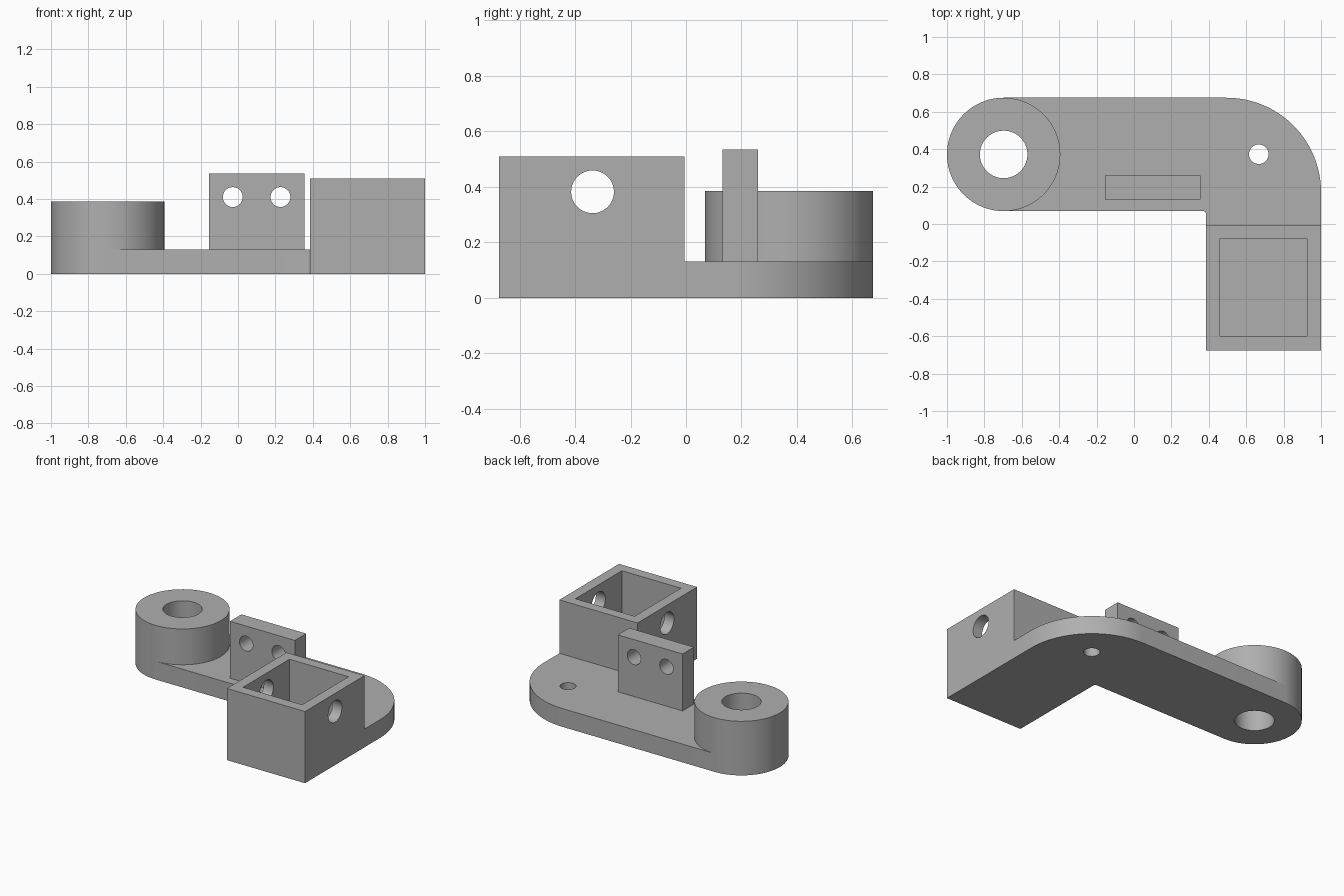
import bpy, bmesh, math
from mathutils import Matrix, Vector

cube = bpy.data.objects.get("Cube")
if cube:
    bpy.data.objects.remove(cube, do_unlink=True)

GREY = (0.43, 0.43, 0.43, 1)
mat = bpy.data.materials.new("mid grey")
mat.use_nodes = True
mat.diffuse_color = GREY
bsdf = next(n for n in mat.node_tree.nodes if n.type == 'BSDF_PRINCIPLED')
bsdf.inputs["Base Color"].default_value = GREY

BASE = 0.13                      # plate thickness
BOSS, BOSS_R = (-0.697, 0.372), 0.303


def make(name, bm):
    bmesh.ops.recalc_face_normals(bm, faces=bm.faces)
    mesh = bpy.data.meshes.new(name)
    bm.to_mesh(mesh)
    bm.free()
    mesh.materials.append(mat)
    obj = bpy.data.objects.new(name, mesh)
    bpy.context.collection.objects.link(obj)
    return obj


def block(name, lo, hi):
    lo, hi = Vector(lo), Vector(hi)
    bm = bmesh.new()
    bmesh.ops.create_cube(bm, size=1, matrix=Matrix.Translation((lo + hi) / 2)
                          @ Matrix.Diagonal((*(hi - lo), 1)))
    return make(name, bm)


def rod(name, centre, radius, length, axis='Z'):
    turn = {'X': Matrix.Rotation(math.pi / 2, 4, 'Y'),
            'Y': Matrix.Rotation(math.pi / 2, 4, 'X'), 'Z': Matrix()}[axis]
    bm = bmesh.new()
    bmesh.ops.create_cone(bm, cap_ends=True, segments=96, radius1=radius, radius2=radius,
                          depth=length, matrix=Matrix.Translation(centre) @ turn)
    return make(name, bm)


def arc(cx, cy, r, start, end, steps):
    angles = [math.radians(start + (end - start) * i / steps) for i in range(steps + 1)]
    return [(cx + r * math.cos(a), cy + r * math.sin(a)) for a in angles]


def cut(obj, *cutters):
    bpy.context.view_layer.objects.active = obj
    for c in cutters:
        c.hide_render = True
        mod = obj.modifiers.new("cut", 'BOOLEAN')
        mod.operation, mod.solver, mod.object = 'DIFFERENCE', 'EXACT', c
        bpy.ops.object.modifier_apply(modifier=mod.name)
        bpy.data.objects.remove(c, do_unlink=True)


# Base plate: round end, large rounded corner and a small inner fillet
outline = (arc(*BOSS, BOSS_R, 270, 90, 48)
           + arc(0.495, 0.17, 0.505, 90, 0, 36)
           + [(1, -0.005), (0.385, -0.005)]
           + arc(0.37, 0.054, 0.015, 0, 90, 6))
bm = bmesh.new()
face = bm.faces.new([bm.verts.new((x, y, 0)) for x, y in outline])
top = bmesh.ops.extrude_face_region(bm, geom=[face])["geom"]
bmesh.ops.translate(bm, vec=(0, 0, BASE),
                    verts=[v for v in top if isinstance(v, bmesh.types.BMVert)])
plate = make("base_plate", bm)
cut(plate, rod("bore", (*BOSS, 0), 0.127, 1),
    rod("bore", (0.667, 0.373, 0), 0.052, 1))

# Round boss with its bore
boss = rod("round_boss", (*BOSS, (BASE + 0.385) / 2), BOSS_R, 0.385 - BASE)
cut(boss, rod("bore", (*BOSS, 0), 0.127, 2))

# Upright tab with two holes
tab = block("upright_tab", (-0.155, 0.132, BASE), (0.355, 0.26, 0.535))
cut(tab, *[rod("bore", (x, 0.2, 0.41), 0.053, 1, 'Y') for x in (-0.028, 0.227)])

# Open box with a cross hole through both side walls
box = block("open_box", (0.385, -0.675, 0), (1, -0.005, 0.51))
cut(box, block("pocket", (0.46, -0.6, BASE), (0.925, -0.078, 0.8)),
    rod("bore", (0.7, -0.337, 0.382), 0.077, 1, 'X'))

# Smooth the curved walls, keep the edges sharp
bpy.ops.object.select_all(action='DESELECT')
for obj in (plate, boss, tab, box):
    obj.select_set(True)
bpy.context.view_layer.objects.active = plate
bpy.ops.object.shade_smooth_by_angle(angle=math.radians(30))
